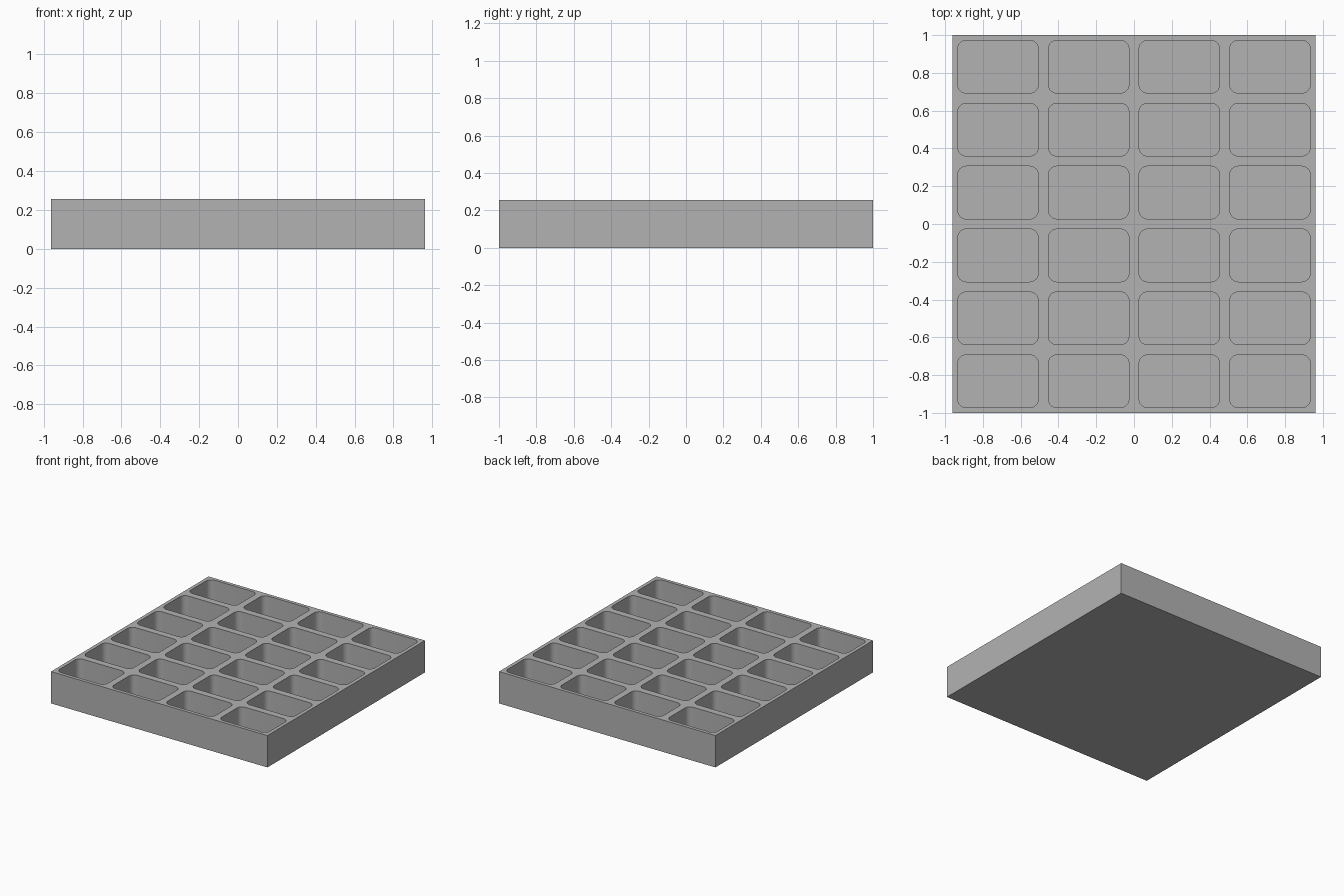
import bpy, bmesh, math
from mathutils import Vector

cube = bpy.data.objects.get("Cube")
if cube:
    bpy.data.objects.remove(cube, do_unlink=True)

WIDTH, LENGTH, HEIGHT = 1.924, 2.0, 0.256
COLS, ROWS = 4, 6
WALL = 0.027                      # rim thickness, half the gap between pockets
FLOOR = 0.027
RADIUS = 0.045
PITCH_X = 0.48
PITCH_Y = 0.333
POCKET = (PITCH_X - 2 * WALL, PITCH_Y - 2 * WALL)

grey = bpy.data.materials.new("grey")
grey.use_nodes = True
color = (0.45, 0.45, 0.45, 1)
grey.diffuse_color = color
grey.node_tree.nodes["Principled BSDF"].inputs["Base Color"].default_value = color


def add_box(name, size, center, corner=0):
    """Box with optionally rounded upright edges."""
    bm = bmesh.new()
    bmesh.ops.create_cube(bm, size=1)
    bmesh.ops.scale(bm, vec=size, verts=bm.verts)
    if corner:
        upright = [e for e in bm.edges
                   if abs((e.verts[0].co - e.verts[1].co).z) > size[2] / 2]
        bmesh.ops.bevel(bm, geom=upright, offset=corner, segments=8,
                        profile=0.5, affect='EDGES')
    bmesh.ops.translate(bm, vec=Vector(center), verts=bm.verts)
    mesh = bpy.data.meshes.new(name)
    bm.to_mesh(mesh)
    bm.free()
    mesh.materials.append(grey)
    obj = bpy.data.objects.new(name, mesh)
    bpy.context.collection.objects.link(obj)
    return obj


# Solid tray block
tray = add_box("tray", (WIDTH, LENGTH, HEIGHT), (0, 0, HEIGHT / 2))

# Rounded pocket cutter, repeated over the grid
depth = HEIGHT - FLOOR + 0.1
cutter = add_box("pocket_cutter", (*POCKET, depth),
                 (-PITCH_X * (COLS - 1) / 2, -PITCH_Y * (ROWS - 1) / 2,
                  FLOOR + depth / 2), RADIUS)
for count, step in ((COLS, (PITCH_X, 0, 0)), (ROWS, (0, PITCH_Y, 0))):
    array = cutter.modifiers.new("grid", 'ARRAY')
    array.count = count
    array.use_relative_offset = False
    array.use_constant_offset = True
    array.constant_offset_displace = step
cutter.hide_render = True
cutter.display_type = 'WIRE'

# Cut the pockets, then drop the cutter
cut = tray.modifiers.new("pockets", 'BOOLEAN')
cut.operation = 'DIFFERENCE'
cut.solver = 'EXACT'
cut.object = cutter
bpy.context.view_layer.objects.active = tray
tray.select_set(True)
bpy.ops.object.modifier_apply(modifier=cut.name)
bpy.data.objects.remove(cutter, do_unlink=True)

# Smooth pocket corners, crisp edges elsewhere
bpy.ops.object.shade_smooth_by_angle(angle=math.radians(30))
